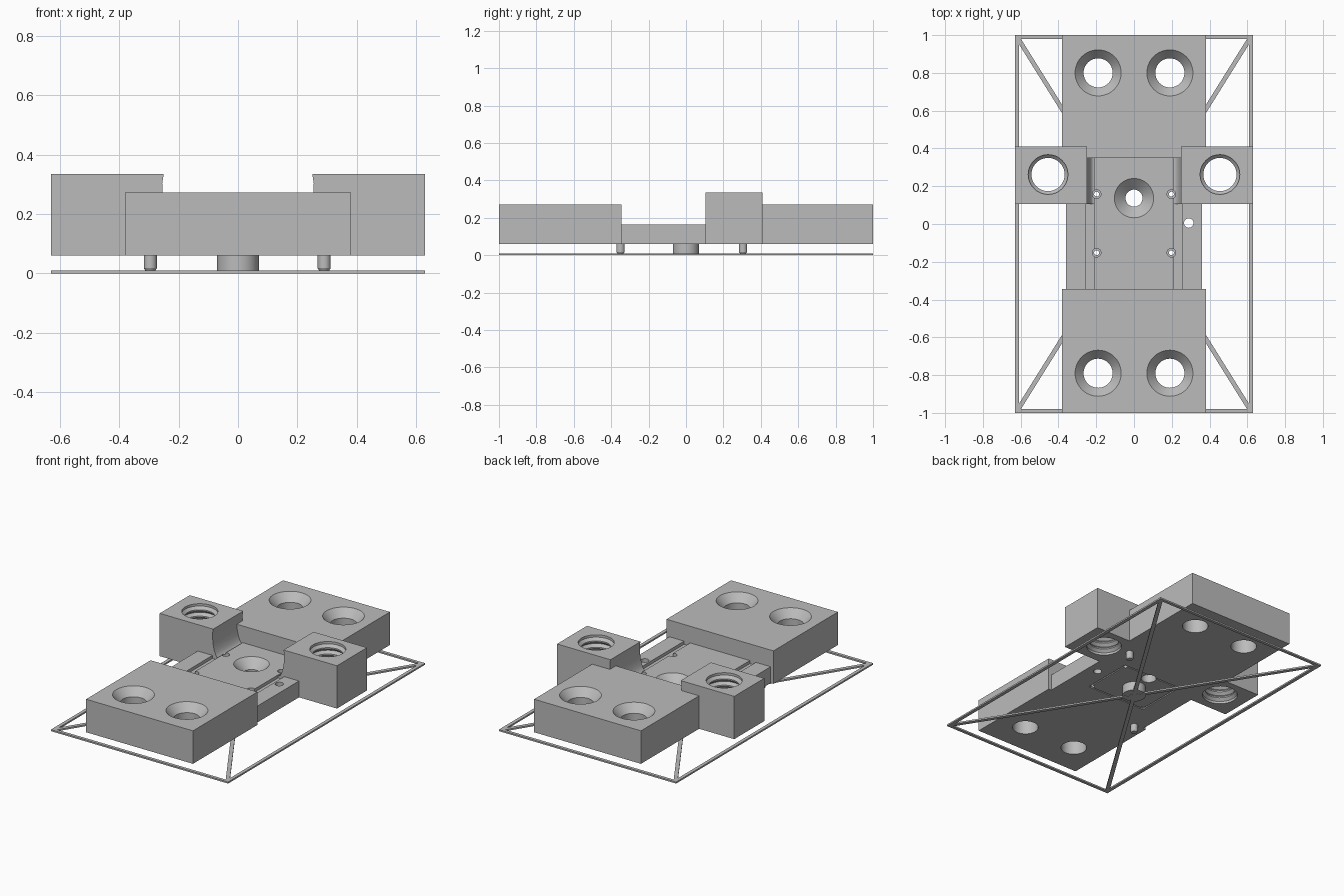
import bpy, bmesh, math
from mathutils import Vector

cube = bpy.data.objects.get("Cube")
if cube:
    bpy.data.objects.remove(cube, do_unlink=True)

grey = bpy.data.materials.new("plain_grey")
grey.use_nodes = True
grey.diffuse_color = (0.5, 0.5, 0.5, 1)
grey.node_tree.nodes["Principled BSDF"].inputs["Base Color"].default_value = (0.5, 0.5, 0.5, 1)


def finish(name, bm):
    bmesh.ops.recalc_face_normals(bm, faces=bm.faces)
    mesh = bpy.data.meshes.new(name)
    bm.to_mesh(mesh)
    bm.free()
    mesh.materials.append(grey)
    obj = bpy.data.objects.new(name, mesh)
    bpy.context.collection.objects.link(obj)
    return obj


def extrude(name, outline, vector):
    bm = bmesh.new()
    face = bm.faces.new([bm.verts.new(p) for p in outline])
    top = bmesh.ops.extrude_face_region(bm, geom=[face])["geom"]
    verts = [g for g in top if isinstance(g, bmesh.types.BMVert)]
    bmesh.ops.translate(bm, verts=verts, vec=vector)
    return finish(name, bm)


def box(name, x0, x1, y0, y1, z0, z1):
    return extrude(name, [(x0, y0, z0), (x1, y0, z0), (x1, y1, z0), (x0, y1, z0)], (0, 0, z1 - z0))


def lathe(name, profile, x, y, sides=48):
    """Closed turned solid from (radius, height) pairs, capped at both ends."""
    bm = bmesh.new()
    rings = []
    for r, z in profile:
        rings.append([bm.verts.new((x + r * math.cos(i * math.tau / sides),
                                    y + r * math.sin(i * math.tau / sides), z))
                      for i in range(sides)])
    for a, b in zip(rings, rings[1:]):
        for i in range(sides):
            j = (i + 1) % sides
            bm.faces.new((a[i], a[j], b[j], b[i]))
    bm.faces.new(rings[0])
    bm.faces.new(rings[-1])
    return finish(name, bm)


def combine(target, tool, operation):
    """Boolean baked into the target; the tool is removed."""
    mod = target.modifiers.new("bool", "BOOLEAN")
    mod.operation, mod.solver, mod.object = operation, "EXACT", tool
    bpy.context.view_layer.update()
    graph = bpy.context.evaluated_depsgraph_get()
    mesh = bpy.data.meshes.new_from_object(target.evaluated_get(graph))
    target.modifiers.clear()
    target.data = mesh
    bpy.data.objects.remove(tool, do_unlink=True)


BASE, SLAB, BLOCK, TOWER = 0.06, 0.165, 0.272, 0.335

# Body: centre slab, two end blocks
body = box("body", -0.36, 0.36, -0.5, 0.5, BASE, SLAB)
combine(body, box("front_block", -0.38, 0.38, -1, -0.345, BASE, BLOCK), "UNION")
combine(body, box("back_block", -0.38, 0.38, 0.35, 1, BASE, BLOCK), "UNION")

# Grooves along the slab
for s in (-1, 1):
    a, b = sorted((s * 0.212, s * 0.255))
    combine(body, box("groove", a, b, -0.345, 0.35, SLAB - 0.02, 0.2), "DIFFERENCE")

# Towers with a concave inner foot
for s in (-1, 1):
    outline = [(s * 0.63, 0.105, BASE), (s * 0.63, 0.105, TOWER), (s * 0.25, 0.105, TOWER)]
    for i in range(9):
        t = i / 8 * math.pi / 2
        outline.append((s * (0.21 + 0.045 * (1 - math.sin(t))  if i == 8 else
                             s * s * (0.21 + 0.045 * math.cos(t))), 0.105,
                        0.305 - 0.15 * math.sin(t)))
    outline.append((s * 0.21, 0.105, BASE))
    combine(body, extrude("tower", outline, (0, 0.305, 0)), "UNION")

# Countersunk holes in the end blocks and slab
for x in (-0.19, 0.19):
    for y in (-0.79, 0.8):
        combine(body, lathe("sink", [(0.077, 0), (0.077, 0.222), (0.122, BLOCK), (0.122, 0.4)], x, y), "DIFFERENCE")
combine(body, lathe("sink", [(0.045, 0), (0.045, 0.11), (0.104, SLAB), (0.104, 0.3)], 0, 0.137), "DIFFERENCE")
combine(body, lathe("hole", [(0.025, 0), (0.025, 0.3)], 0.29, 0.005), "DIFFERENCE")
for x in (-0.198, 0.198):
    for y in (-0.152, 0.158):
        combine(body, lathe("pin_hole", [(0.013, 0), (0.013, 0.12), (0.023, 0.12), (0.023, 0.2)], x, y, 24), "DIFFERENCE")

# Threaded bores through the towers
thread = [(0.105, 0)]
turns = 6
pitch = (TOWER - BASE - 0.03) / turns
for i in range(turns):
    z = BASE + 0.015 + i * pitch
    thread += [(0.105, z), (0.088, z + pitch * 0.4), (0.088, z + pitch * 0.6)]
thread += [(0.105, TOWER - 0.015), (0.105, 0.4)]
for x in (-0.455, 0.455):
    combine(body, lathe("thread", thread, x, 0.262), "DIFFERENCE")

# Shallow rectangular line under the slab
for s in (-1, 1):
    a, b = sorted((s * 0.205, s * 0.213))
    combine(body, box("line", a, b, -0.17, 0.17, 0, BASE + 0.008), "DIFFERENCE")
    a, b = sorted((s * 0.162, s * 0.17))
    combine(body, box("line", -0.205, 0.205, a, b, 0, BASE + 0.008), "DIFFERENCE")

# Ground frame: rim and corner braces
FLAT = 0.01
for s, side in ((-1, "right"), (1, "left")):
    a, b = sorted((s * 0.608, s * 0.63))
    box(side + "_rim", a, b, -1, 1, 0, FLAT)
for s, side in ((-1, "front"), (1, "back")):
    a, b = sorted((s * 0.98, s))
    box(side + "_rim", -0.608, 0.608, a, b, 0, FLAT)
for s, side in ((-1, "falling"), (1, "rising")):
    end = Vector((s * 0.614, 0.982, 0))
    off = Vector((-end.y, end.x, 0)).normalized() * 0.012
    extrude(side + "_brace", [-end - off, end - off, end + off, -end + off], (0, 0, FLAT))

# Hub and locating pins under the body
turned = [lathe("hub", [(0.07, 0.002), (0.07, BASE)], 0, 0)]
for name, x, y in (("back_pin", 0.29, 0.305), ("front_pin", -0.295, -0.35)):
    turned.append(lathe(name, [(0.017, 0.01), (0.022, 0.018), (0.022, BASE)], x, y, 24))

# Smooth the round surfaces, keep edges sharp
bpy.ops.object.select_all(action="DESELECT")
for obj in turned + [body]:
    obj.select_set(True)
bpy.context.view_layer.objects.active = body
bpy.ops.object.shade_smooth_by_angle(angle=math.radians(20))
